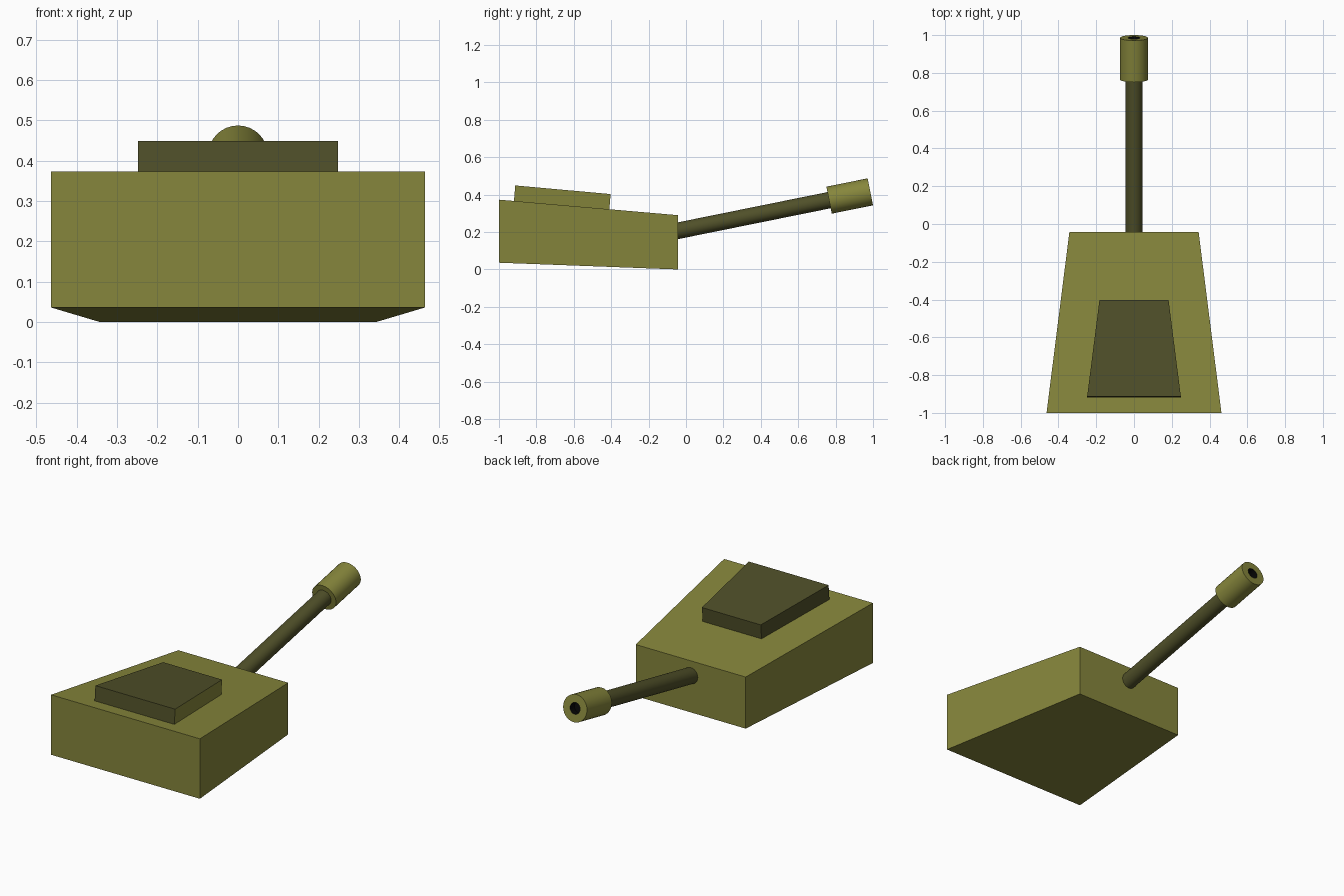
import bpy, bmesh
from math import radians, cos, sin, tau, atan
from mathutils import Matrix

if "Cube" in bpy.data.objects:
    bpy.data.objects.remove(bpy.data.objects["Cube"])


def material(name, rgb):
    m = bpy.data.materials.new(name)
    m.diffuse_color = (*rgb, 1)
    m.use_nodes = True
    m.node_tree.nodes["Principled BSDF"].inputs["Base Color"].default_value = m.diffuse_color
    return m


OLIVE = material("olive", (0.24, 0.24, 0.045))
DARK = material("dark_olive", (0.08, 0.08, 0.022))
BLACK = material("black", (0.002, 0.002, 0.002))


def finish(bm, name, mats):
    bmesh.ops.recalc_face_normals(bm, faces=bm.faces)
    me = bpy.data.meshes.new(name)
    bm.to_mesh(me)
    bm.free()
    ob = bpy.data.objects.new(name, me)
    bpy.context.collection.objects.link(ob)
    for m in mats:
        me.materials.append(m)
    return ob


def tapered_box(name, rear, front, mats):
    """rear/front: (half width, (y, z) bottom, (y, z) top)"""
    bm = bmesh.new()
    rings = []
    for w, (yb, zb), (yt, zt) in (rear, front):
        rings.append([bm.verts.new(p) for p in
                      ((-w, yb, zb), (w, yb, zb), (w, yt, zt), (-w, yt, zt))])
    a, b = rings
    bm.faces.new(a)
    bm.faces.new(b)
    for i in range(4):
        j = (i + 1) % 4
        f = bm.faces.new((a[i], a[j], b[j], b[i]))
        if i == 1 and len(mats) > 1:      # right-hand side uses the second colour
            f.material_index = 1
    return finish(bm, name, mats)


def lathe(name, profile, mat, place, n=32):
    """profile: (radius, distance along axis); radius 0 closes the end."""
    bm = bmesh.new()
    rings = []
    for r, d in profile:
        count = n if r > 0 else 1
        rings.append([bm.verts.new((r * cos(tau * k / n), r * sin(tau * k / n), d))
                      for k in range(count)])
    for a, b in zip(rings, rings[1:]):
        for k in range(n):
            m = (k + 1) % n
            vs = [a[k % len(a)], a[m % len(a)], b[m % len(b)], b[k % len(b)]]
            bm.faces.new(list(dict.fromkeys(vs)))
    ob = finish(bm, name, [mat])
    ob.matrix_world = place
    bpy.ops.object.select_all(action='DESELECT')
    bpy.context.view_layer.objects.active = ob
    ob.select_set(True)
    bpy.ops.object.shade_smooth_by_angle(angle=radians(35))
    return ob


# Turret body, wider and taller at the rear
tapered_box("turret_body",
            (0.463, (-1.0, 0.036), (-1.0, 0.373)),
            (0.342, (-0.042, 0.0), (-0.042, 0.29)), [OLIVE])

# Raised roof plate
tapered_box("roof_plate",
            (0.248, (-0.92, 0.364), (-0.913, 0.449)),
            (0.183, (-0.41, 0.32), (-0.403, 0.403)), [DARK, OLIVE])

# Gun axis: origin at the muzzle end, local z pointing forward and up
tilt = atan(0.2023)
gun = Matrix.Translation((0, 0.9855, 0.415)) @ Matrix.Rotation(tilt - radians(90), 4, 'X')

# Barrel, rooted just inside the body
lathe("gun_barrel", [(0, -1.06), (0.044, -1.06), (0.044, -0.22)], DARK, gun)

# Thick muzzle sleeve with an open front
lathe("muzzle", [(0.044, -0.225), (0.0735, -0.225), (0.0735, 0), (0.031, 0)], OLIVE, gun)

# Black bore recess
lathe("bore", [(0.031, 0), (0.031, -0.04), (0, -0.04)], BLACK, gun)
bore = bpy.data.objects["bore"]
bore.data.flip_normals()
